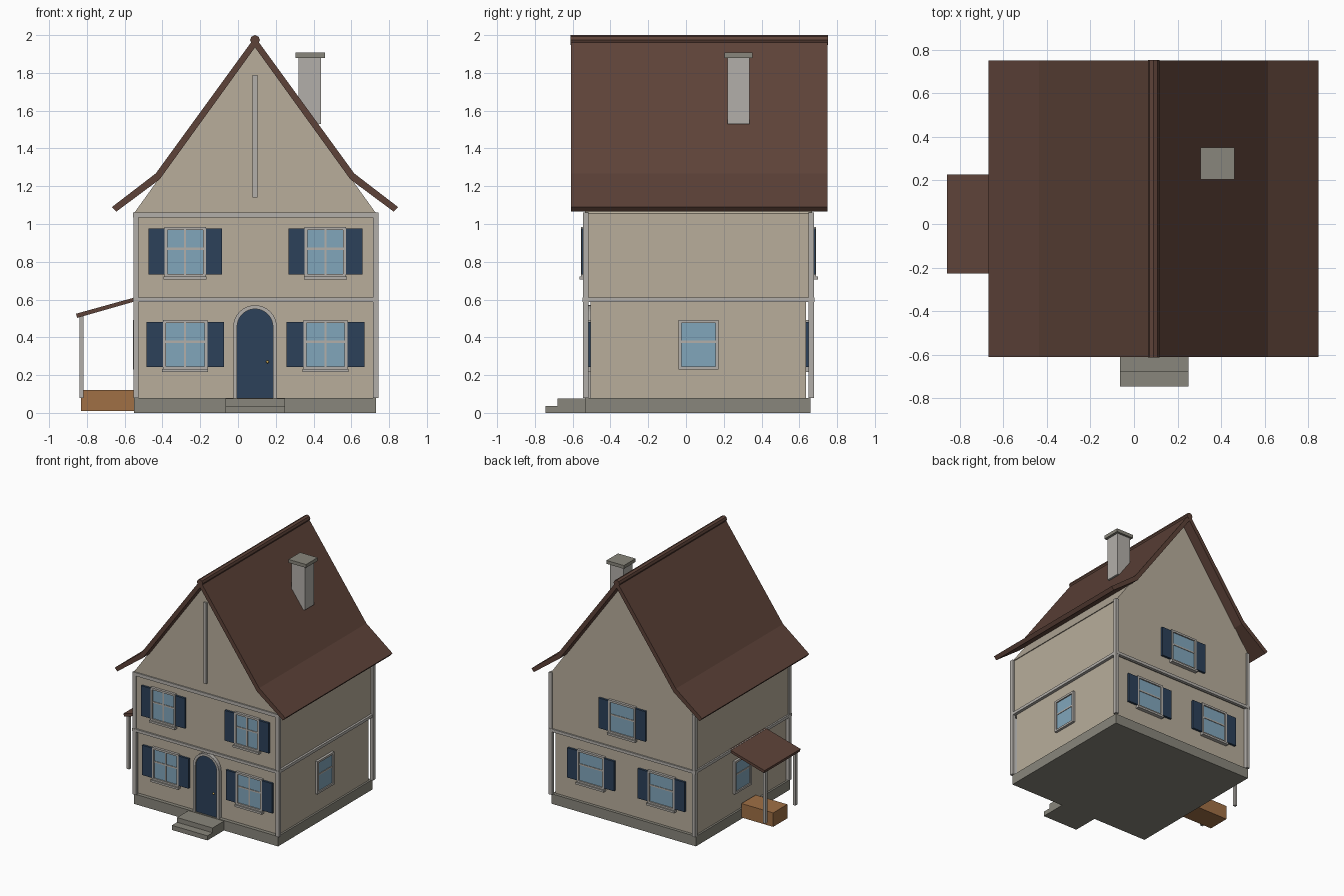
import bpy, bmesh, math
from mathutils import Matrix, Vector

if "Cube" in bpy.data.objects:
    bpy.data.objects.remove(bpy.data.objects["Cube"])


def mat(name, *rgb):
    m = bpy.data.materials.new(name)
    m.diffuse_color = (*rgb, 1)
    m.use_nodes = True
    m.node_tree.nodes["Principled BSDF"].inputs["Base Color"].default_value = m.diffuse_color
    return m


WALL = mat("plaster", 0.48, 0.42, 0.33)
TRIM = mat("trim", 0.45, 0.43, 0.40)
STONE = mat("stone", 0.25, 0.24, 0.20)
ROOF = mat("roof_brown", 0.11, 0.055, 0.04)
BLUE = mat("dark_blue", 0.025, 0.052, 0.10)
GLASS = mat("glass", 0.22, 0.38, 0.50)
WOOD = mat("wood", 0.35, 0.16, 0.06)
BRASS = mat("brass", 0.6, 0.4, 0.1)
CX = 0.09  # house centre line


def finish(name, bm, material, xf=None):
    if xf is not None:
        bm.transform(xf)
    bmesh.ops.recalc_face_normals(bm, faces=bm.faces)
    me = bpy.data.meshes.new(name)
    bm.to_mesh(me)
    bm.free()
    me.materials.append(material)
    ob = bpy.data.objects.new(name, me)
    bpy.context.collection.objects.link(ob)
    return ob


def box(name, x, y, z, material, xf=None):
    """Box from (min, max) pairs."""
    bm = bmesh.new()
    bmesh.ops.create_cube(bm, size=1)
    for v in bm.verts:
        v.co = Vector([(r[0] + r[1]) / 2 + c * (r[1] - r[0]) for r, c in zip((x, y, z), v.co)])
    return finish(name, bm, material, xf)


def prism(name, pts, y, material):
    """Extrude an x-z outline from y[0] to y[1]."""
    bm = bmesh.new()
    f = bm.faces.new([bm.verts.new((px, y[0], pz)) for px, pz in pts])
    ext = bmesh.ops.extrude_face_region(bm, geom=[f])["geom"]
    bmesh.ops.translate(bm, vec=(0, y[1] - y[0], 0),
                        verts=[g for g in ext if isinstance(g, bmesh.types.BMVert)])
    return finish(name, bm, material)


def mirrored(half):
    """Close a half outline of (offset, z) points about the centre line."""
    return [(CX - a, z) for a, z in half] + [(CX + a, z) for a, z in reversed(half) if a > 0]


# walls: recessed ground floor, jettied upper floor, flared gable
box("foundation", (-0.55, 0.73), (-0.535, 0.66), (0, 0.08), STONE)
box("ground_floor", (-0.535, 0.715), (-0.505, 0.635), (0.08, 0.6), WALL)
box("upper_floor", (-0.545, 0.725), (-0.535, 0.668), (0.6, 1.06), WALL)
prism("gable", mirrored([(0.642, 1.055), (0.52, 1.225), (0, 1.945)]), (-0.535, 0.668), WALL)

# timber trim
for x in (-0.554, 0.716):
    for y in (-0.545, 0.648):
        box("corner_post", (x, x + 0.028), (y, y + 0.03), (0.08, 1.06), TRIM)
for y in (-0.548, 0.655):
    box("floor_band", (-0.555, 0.74), (y, y + 0.024), (0.587, 0.61), TRIM)
for x in (-0.557, 0.718):
    box("floor_band_side", (x, x + 0.024), (-0.547, 0.678), (0.587, 0.61), TRIM)
box("front_top_band", (-0.555, 0.74), (-0.545, -0.53), (1.035, 1.062), TRIM)
box("gable_strip", (0.078, 0.102), (-0.55, -0.53), (1.14, 1.79), TRIM)

# main roof: bent slab, plus ridge pole
outer = [(0.757, 1.09), (0.525, 1.268), (0, 1.99)]
inner = [(0.735, 1.065), (0.505, 1.236), (0, 1.935)]
roof = mirrored(outer) + [(2 * CX - x, z) for x, z in mirrored(inner)]
prism("main_roof", roof, (-0.61, 0.75), ROOF)
prism("ridge", [(CX + 0.026 * math.cos(a * math.pi / 4), 1.974 + 0.026 * math.sin(a * math.pi / 4))
                for a in range(8)], (-0.612, 0.752), ROOF)

# chimney
box("chimney", (0.32, 0.44), (0.22, 0.335), (1.53, 1.885), TRIM)
box("chimney_cap", (0.305, 0.46), (0.205, 0.352), (1.88, 1.907), STONE)


def window(px, py, turn, z, w, shutter=0.0, cross=True, sill=True):
    """Window facing local -y; turned in quarter turns about z."""
    xf = Matrix.Translation((px, py, 0)) @ Matrix.Rotation(turn * math.pi / 2, 4, "Z")
    h, b, (z0, z1) = w / 2, 0.016, z
    box("window_glass", (-h + b, h - b), (-0.01, 0.01), (z0 + b, z1 - b), GLASS, xf)
    for s in (-1, 1):
        a = sorted((s * h, s * (h - b)))
        box("window_jamb", a, (-0.02, 0.01), z, TRIM, xf)
        if shutter:
            a = sorted((s * h, s * (h + shutter)))
            box("shutter", a, (-0.017, 0.01), (z0 + 0.013, z1 - 0.01), BLUE, xf)
    for zz in (z0, z1 - b):
        box("window_rail", (-h, h), (-0.02, 0.01), (zz, zz + b), TRIM, xf)
    mid = z0 + (z1 - z0) * 0.56
    box("window_bar", (-h + b, h - b), (-0.014, 0.01), (mid - 0.006, mid + 0.006), TRIM, xf)
    if cross:
        box("window_bar_upright", (-0.006, 0.006), (-0.014, 0.01), (z0 + b, z1 - b), TRIM, xf)
    if sill:
        box("window_sill", (-h - 0.004, h + 0.004), (-0.03, 0.01), (z0 - 0.014, z0 + 0.002), TRIM, xf)


LOW, HIGH = (0.23, 0.492), (0.72, 0.985)
for x in (-0.28, 0.463):
    window(x, -0.505, 0, LOW, 0.235, 0.088)
    window(x, -0.535, 0, HIGH, 0.22, 0.085)
for x in (-0.235, 0.39):
    window(x, 0.635, 2, LOW, 0.24, 0.088, cross=False)
window(CX, 0.668, 2, HIGH, 0.24, 0.088, cross=False)
window(0.715, 0.065, 1, LOW, 0.212, cross=False, sill=False)
window(-0.535, 0.065, 3, LOW, 0.212, cross=False, sill=False)


# arched door with surround and knob
def arch(r, n=16):
    return [(r * math.cos(i * math.pi / n), 0.455 + r * math.sin(i * math.pi / n)) for i in range(n + 1)]


def door_outline(r):
    return [(CX + x, z) for x, z in [(r, 0.08)] + arch(r) + [(-r, 0.08)]]


prism("door_surround", door_outline(0.115) + door_outline(0.095)[::-1], (-0.535, -0.5), TRIM)
prism("door", door_outline(0.096), (-0.525, -0.5), BLUE)
bm = bmesh.new()
bmesh.ops.create_uvsphere(bm, u_segments=10, v_segments=6, radius=0.008)
finish("door_knob", bm, BRASS, Matrix.Translation((0.156, -0.533, 0.27)))

# front steps
box("lower_step", (-0.065, 0.25), (-0.745, -0.53), (0, 0.037), STONE)
box("upper_step", (-0.065, 0.25), (-0.68, -0.53), (0.037, 0.075), STONE)

# side lean-to with posts and wooden crate
prism("lean_to_roof", [(-0.54, 0.613), (-0.857, 0.525), (-0.852, 0.503), (-0.54, 0.592)],
      (-0.228, 0.228), ROOF)
for y in (-0.2, 0.18):
    box("lean_to_post", (-0.84, -0.818), (y - 0.011, y + 0.011), (0.08, 0.515), TRIM)
box("wood_crate", (-0.83, -0.548), (-0.1, 0.08), (0.01, 0.122), WOOD)
